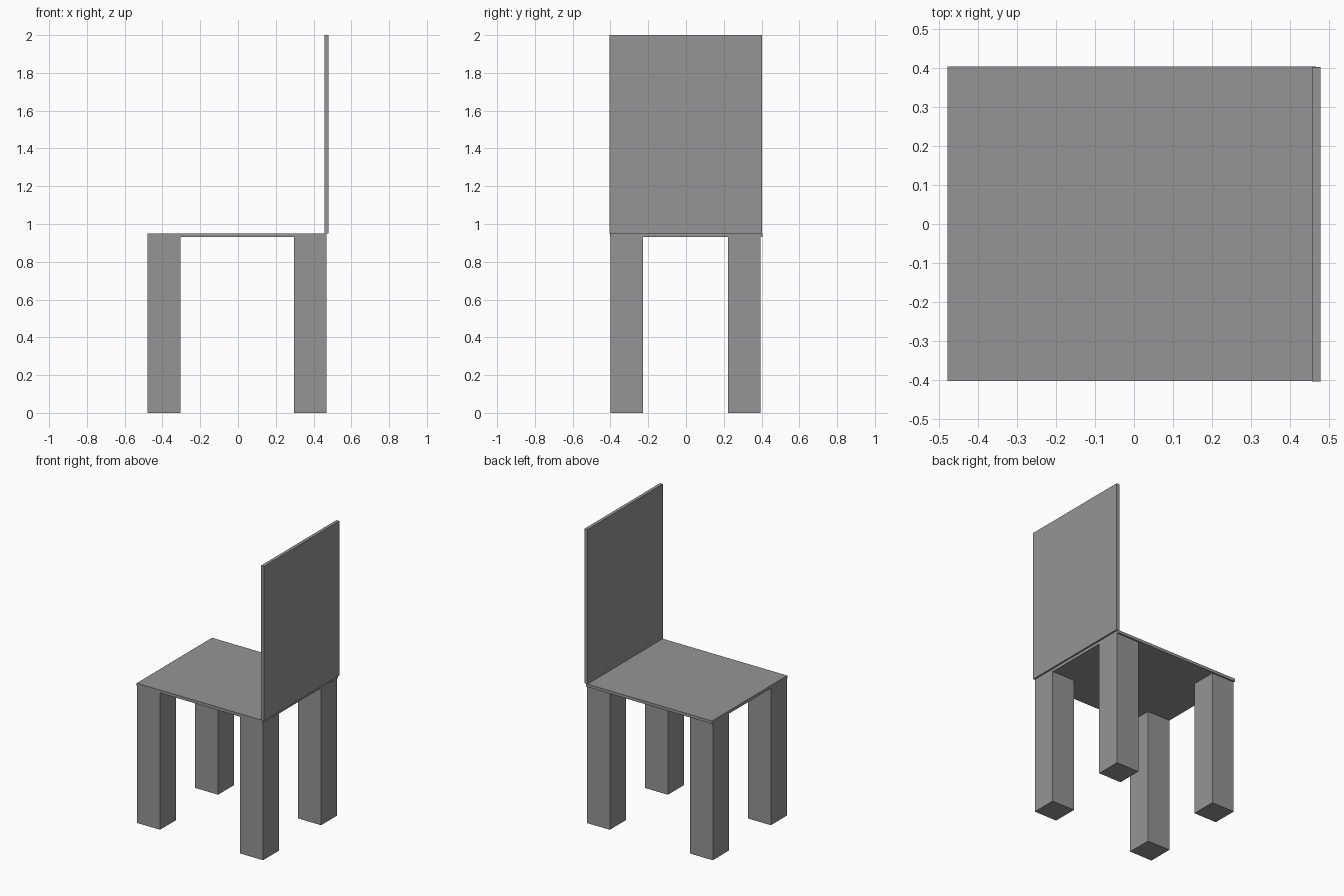
import bpy

if "Cube" in bpy.data.objects:
    bpy.data.objects.remove(bpy.data.objects["Cube"])

# Dark grey finish shared by all parts
grey = bpy.data.materials.new("dark_grey")
grey.diffuse_color = (0.3, 0.3, 0.3, 1)
grey.use_nodes = True
grey.node_tree.nodes["Principled BSDF"].inputs["Base Color"].default_value = grey.diffuse_color


def box(name, x, y, z):
    """Add a box spanning the given (min, max) ranges."""
    spans = (x, y, z)
    bpy.ops.mesh.primitive_cube_add(size=1, location=[(a + b) / 2 for a, b in spans])
    obj = bpy.context.object
    obj.name = name
    obj.scale = [b - a for a, b in spans]
    bpy.ops.object.transform_apply(location=False, rotation=False, scale=True)
    obj.data.materials.append(grey)
    return obj


SEAT_BOTTOM, SEAT_TOP = 0.93, 0.95

# Thin seat panel
box("seat", (-0.479, 0.468), (-0.403, 0.405), (SEAT_BOTTOM, SEAT_TOP))

# Upright backrest panel, slightly overhanging the seat edge at +x
box("backrest", (0.457, 0.479), (-0.405, 0.403), (SEAT_TOP, 2.0))

# Four square legs
LEG = 0.173
for x_name, x in (("seat_edge", -0.478), ("backrest_side", 0.296)):
    for y_name, y in (("front", -0.401), ("rear", 0.222)):
        box(f"{y_name}_{x_name}_leg", (x, x + LEG), (y, y + LEG), (0, SEAT_BOTTOM))
